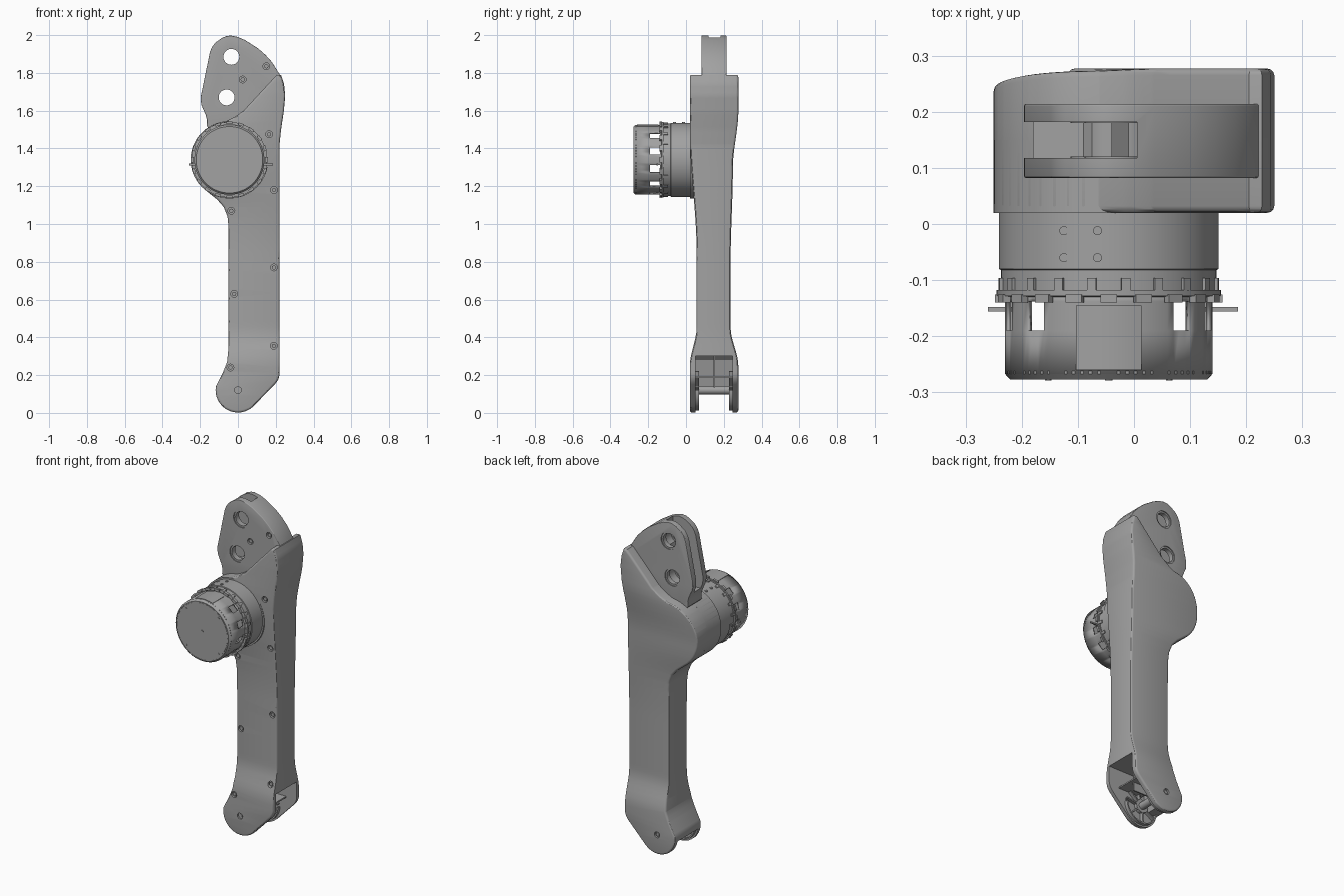
import bpy, bmesh, math
from math import sin, cos, radians, pi
from mathutils import Vector, Matrix

if "Cube" in bpy.data.objects:
    bpy.data.objects.remove(bpy.data.objects["Cube"])

grey = bpy.data.materials.new("machined grey")
grey.use_nodes = True
GREY = (0.36, 0.36, 0.36, 1)
grey.diffuse_color = GREY
grey.node_tree.nodes["Principled BSDF"].inputs["Base Color"].default_value = GREY

MX, MZ = -0.045, 1.34          # motor axis


def finish(name, bm):
    bmesh.ops.recalc_face_normals(bm, faces=bm.faces)
    me = bpy.data.meshes.new(name)
    bm.to_mesh(me)
    bm.free()
    ob = bpy.data.objects.new(name, me)
    bpy.context.collection.objects.link(ob)
    me.materials.append(grey)
    smooth(ob)
    return ob


def activate(ob):
    bpy.ops.object.select_all(action='DESELECT')
    ob.select_set(True)
    bpy.context.view_layer.objects.active = ob


def smooth(ob):
    activate(ob)
    bpy.ops.object.shade_smooth_by_angle(angle=radians(30))


def cut(ob, cutter):
    mod = ob.modifiers.new("cut", 'BOOLEAN')
    mod.operation, mod.solver, mod.object = 'DIFFERENCE', 'EXACT', cutter
    activate(ob)
    bpy.ops.object.modifier_apply(modifier=mod.name)
    bpy.data.objects.remove(cutter)
    smooth(ob)


def arc(cx, cz, r, a0, a1, n):
    angs = [radians(a0 + (a1 - a0) * i / n) for i in range(n + 1)]
    return [(cx + r * cos(a), cz + r * sin(a)) for a in angs]


def prism(pts, y0, y1, bevel=0.0):
    """Extrude an (x, z) outline along y, rounding both rims."""
    bm = bmesh.new()
    face = bm.faces.new([bm.verts.new((x, y0, z)) for x, z in pts])
    ext = bmesh.ops.extrude_face_region(bm, geom=[face])["geom"]
    bmesh.ops.translate(bm, vec=(0, y1 - y0, 0), verts=[v for v in ext if isinstance(v, bmesh.types.BMVert)])
    if bevel:
        rims = [e for e in bm.edges if abs(e.verts[0].co.y - e.verts[1].co.y) < 1e-5]
        bmesh.ops.bevel(bm, geom=rims, offset=bevel, segments=3, profile=0.5, affect='EDGES')
    return bm


def lathe(name, profile, cx=MX, cz=MZ, n=72, a0=0, a1=360):
    """Turn a closed (radius, y) profile about a y axis."""
    bm = bmesh.new()
    verts = [bm.verts.new((cx + r, y, cz)) for r, y in profile]
    edges = [bm.edges.new((verts[i], verts[i - 1])) for i in range(len(verts))]
    rot = Matrix.Rotation(-radians(a0), 3, 'Y')
    bmesh.ops.rotate(bm, verts=verts, cent=(cx, 0, cz), matrix=rot)
    bmesh.ops.spin(bm, geom=verts + edges, cent=(cx, 0, cz), axis=(0, -1, 0),
                   angle=radians(a1 - a0), steps=n)
    bmesh.ops.remove_doubles(bm, verts=bm.verts, dist=1e-5)
    if a1 - a0 < 360:
        bmesh.ops.holes_fill(bm, edges=bm.edges)
    return finish(name, bm)


def cyl(name, cx, cz, r, y0, y1, n=24):
    return lathe(name, [(0, y0), (r, y0), (r, y1), (0, y1)], cx, cz, n)


def box(name, cx, cz, r, ang, y0, y1, length, width):
    """Block centred at radius r and angle ang about a y axis."""
    bm = bmesh.new()
    bmesh.ops.create_cube(bm, size=1)
    bm.transform(Matrix.Translation((cx, (y0 + y1) / 2, cz)) @ Matrix.Rotation(-radians(ang), 4, 'Y')
                 @ Matrix.Translation((r, 0, 0)) @ Matrix.Diagonal((length, y1 - y0, width, 1)))
    return finish(name, bm)


def ease(z, keys):
    for (z0, v0), (z1, v1) in zip(keys, keys[1:]):
        if z <= z1:
            t = max(0, (z - z0) / (z1 - z0))
            return v0 + (v1 - v0) * t * t * (3 - 2 * t)
    return keys[-1][1]


def front_y(z):
    return ease(z, [(0.25, 0.02), (0.45, 0.056), (0.85, 0.056), (1.5, 0.02)])


def back_y(z):
    return ease(z, [(0.25, 0.277), (0.45, 0.236), (0.8, 0.236), (1.3, 0.248), (1.6, 0.277)])


# Leg shell: outline with a waisted depth
outline = (arc(0, 0.12, 0.118, 170, 315, 16) + arc(0.14, 0.21, 0.08, -45, 0, 5)
           + [(0.22, 1.42), (0.228, 1.5), (0.243, 1.6), (0.25, 1.68), (0.244, 1.74), (0.228, 1.79),
              (0.205, 1.79), (0.03, 1.6), (-0.02, 1.565)]
           + arc(MX, MZ, 0.205, 95, 235, 18)
           + [(-0.11, 1.13), (-0.075, 1.09), (-0.055, 1.04), (-0.05, 0.99), (-0.05, 0.34),
              (-0.057, 0.27), (-0.077, 0.22)])
bm = prism(outline, 0, 1, 0.012)
for i in range(1, 60):
    bmesh.ops.bisect_plane(bm, geom=bm.verts[:] + bm.edges[:] + bm.faces[:],
                           plane_co=(0, 0, i * 0.0303), plane_no=(0, 0, 1), dist=1e-5)
for v in bm.verts:
    f, b = front_y(v.co.z), back_y(v.co.z)
    # rims keep their rounded depth, the middle stretches
    v.co.y = f + v.co.y if v.co.y < 0.5 else b - (1 - v.co.y)
shell = finish("leg_shell", bm)

# Open ankle fork
cavity = [(-0.2, -0.1), (-0.2, 0.1), (-0.05, 0.1), (-0.01, 0.28), (0.01, 0.3), (0.3, 0.3), (0.3, -0.1)]
cut(shell, finish("cavity_cutter", prism(cavity, 0.05, 0.247)))
cyl("ankle_axle", 0, 0.12, 0.022, 0.03, 0.265)
for y0, y1 in ((0.045, 0.07), (0.227, 0.252)):
    lathe("ankle_hub", [(0.022, y0), (0.04, y0), (0.04, y1), (0.022, y1)], 0, 0.12, 24)
    for a in (-150, -95, -40, 10, 40, 75):
        box("ankle_rib", 0, 0.12, 0.07, a, y0, y1, 0.07, 0.008)
    lathe("ankle_rim", [(0.1, y0), (0.108, y0), (0.108, y1), (0.1, y1)], 0, 0.12, 24, -180, 0)
box("ankle_web", 0.06, 0.22, 0, 0, 0.146, 0.154, 0.14, 0.17)
box("ankle_shelf", 0.07, 0.19, 0, 0, 0.048, 0.25, 0.16, 0.008)

# Knee link: forked plate with two bearing holes
link_pts = [(-0.1, 1.45), (0.2, 1.45), (0.238, 1.6), (0.246, 1.68), (0.238, 1.735), (0.222, 1.79), (0.18, 1.857),
            (0.145, 1.896), (0.106, 1.93), (0.037, 1.974), (0, 1.99), (-0.037, 1.998), (-0.06, 1.995),
            (-0.085, 1.985), (-0.122, 1.958), (-0.138, 1.935), (-0.148, 1.91), (-0.195, 1.68),
            (-0.196, 1.655), (-0.193, 1.63), (-0.17, 1.577), (-0.163, 1.55), (-0.165, 1.52)]
link = finish("knee_link", prism(link_pts, 0.082, 0.214, 0.004))
slot = [(-0.3, 1.6), (-0.09, 1.6), (-0.06, 1.64), (-0.02, 1.8), (0.005, 1.9), (0.005, 2.1), (-0.3, 2.1)]
cut(link, finish("slot_cutter", prism(slot, 0.118, 0.182)))
for x, z in ((-0.035, 1.885), (-0.06, 1.67)):
    cut(link, cyl("bearing_cutter", x, z, 0.052, 0.0, 0.3, 36))
    for y0, y1 in ((0.088, 0.12), (0.18, 0.208)):
        lathe("bearing_ring", [(0.042, y0), (0.053, y0), (0.053, y1), (0.042, y1)], x, z, 36)

# Recessed screws
screws = [(0.15, 1.835), (0.025, 1.765), (0.165, 1.475), (0.19, 1.18), (-0.035, 1.07), (0.19, 0.77),
          (-0.02, 0.63), (0.19, 0.355), (-0.04, 0.24), (0, 0.12)]
for x, z in screws:
    on_link = z > 1.7
    y = 0.082 if on_link else front_y(z)
    cut(link if on_link else shell, cyl("screw_cutter", x, z, 0.018, y - 0.02, y + 0.014, 20))
    cyl("screw_head", x, z, 0.011, y + 0.004, y + 0.02, 16)
cut(shell, cyl("pivot_cutter", 0, 0.12, 0.018, 0.263, 0.3, 20))
cyl("pivot_pin", 0, 0.12, 0.011, 0.255, 0.272, 16)

# Motor mount and gearbox drum
cyl("motor_boss", MX, MZ, 0.205, 0.02, 0.15, 72)
lathe("gearbox_drum", [(0, 0.03), (0.196, 0.03), (0.196, -0.08), (0.192, -0.082), (0.192, -0.118),
                       (0.2, -0.118), (0.2, -0.128), (0.185, -0.13), (0, -0.13)])
for k in range(20):
    box("drum_tab", MX, MZ, 0.192, k * 18 + 9, -0.118, -0.096, 0.012, 0.016)
    box("rim_tab", MX, MZ, 0.196, k * 18, -0.14, -0.126, 0.014, 0.03)
for dx in (-0.08, -0.02):
    for y in (-0.012, -0.06):
        bm = bmesh.new()
        z = MZ + math.sqrt(0.196 ** 2 - dx ** 2)
        bmesh.ops.create_cone(bm, cap_ends=True, segments=16, radius1=0.008, radius2=0.008, depth=0.01,
                              matrix=Matrix.Translation((MX + dx, y, z)))
        finish("drum_screw", bm)

# Motor can: thin tube with a ring of windows
N = 84
bm = bmesh.new()
rings = [[bm.verts.new((MX + 0.185 * cos(2 * pi * i / N), y, MZ + 0.185 * sin(2 * pi * i / N)))
          for i in range(N)] for y in (-0.126, -0.138, -0.19, -0.267)]
for j in range(3):
    for i in range(N):
        deg = (i + 0.5) * 360 / N
        window = j == 1 and 2 <= i % 7 <= 4 and abs(deg - 90) > 20
        if not window:
            k = (i + 1) % N
            bm.faces.new((rings[j][i], rings[j][k], rings[j + 1][k], rings[j + 1][i]))
can = finish("motor_can", bm)
wall = can.modifiers.new("wall", 'SOLIDIFY')
wall.thickness, wall.offset = 0.01, -1
lathe("can_cap", [(0, -0.262), (0.185, -0.262), (0.185, -0.267), (0.176, -0.277), (0.172, -0.277),
                  (0.172, -0.275), (0.169, -0.275), (0.169, -0.277), (0, -0.277)])
lathe("can_patch", [(0.18, -0.145), (0.188, -0.145), (0.188, -0.26), (0.18, -0.26)], n=12, a0=72, a1=108)
cyl("cap_screw", MX, MZ, 0.007, -0.279, -0.27, 12)
for sx in (-1, 1):
    for sz in (-1, 1):
        cyl("cap_screw", MX + sx * 0.108, MZ + sz * 0.108, 0.006, -0.279, -0.27, 12)
    box("motor_pin", MX, MZ - 0.025, sx * (0.2 if sx > 0 else 0.185), 0, -0.156, -0.148, 0.06, 0.008)
